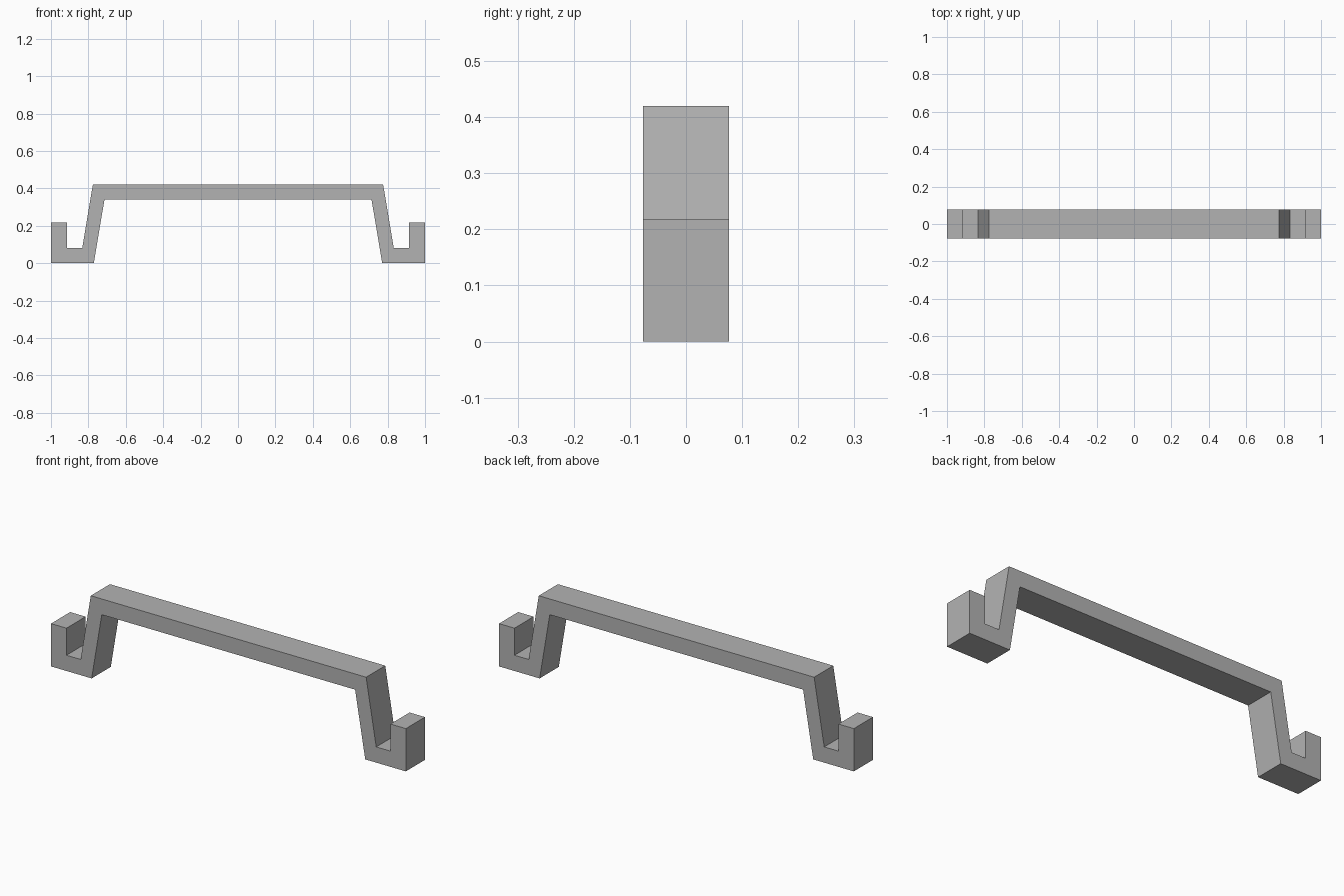
import bpy
import bmesh

default = bpy.data.objects.get("Cube")
if default:
    bpy.data.objects.remove(default, do_unlink=True)

HALF_DEPTH = 0.077

grey = bpy.data.materials.new("plain grey")
grey.use_nodes = True
colour = (0.45, 0.45, 0.45, 1)
grey.diffuse_color = colour
grey.node_tree.nodes["Principled BSDF"].inputs["Base Color"].default_value = colour

# Half outline: bar top, sloping leg, upturned hook, back along the underside
half = [(0.776, 0.42), (0.833, 0.08), (0.913, 0.08), (0.913, 0.218),
        (1, 0.218), (1, 0), (0.771, 0), (0.714, 0.34)]
outline = half + [(-x, z) for x, z in reversed(half)]

# Extrude the mirrored outline through the depth
bm = bmesh.new()
face = bm.faces.new([bm.verts.new((x, -HALF_DEPTH, z)) for x, z in outline])
extruded = bmesh.ops.extrude_face_region(bm, geom=[face], use_keep_orig=True)
back = [v for v in extruded["geom"] if isinstance(v, bmesh.types.BMVert)]
bmesh.ops.translate(bm, verts=back, vec=(0, 2 * HALF_DEPTH, 0))
bmesh.ops.recalc_face_normals(bm, faces=bm.faces)

mesh = bpy.data.meshes.new("hooked_handle")
bm.to_mesh(mesh)
bm.free()
mesh.materials.append(grey)
handle = bpy.data.objects.new("hooked_handle", mesh)
bpy.context.collection.objects.link(handle)
